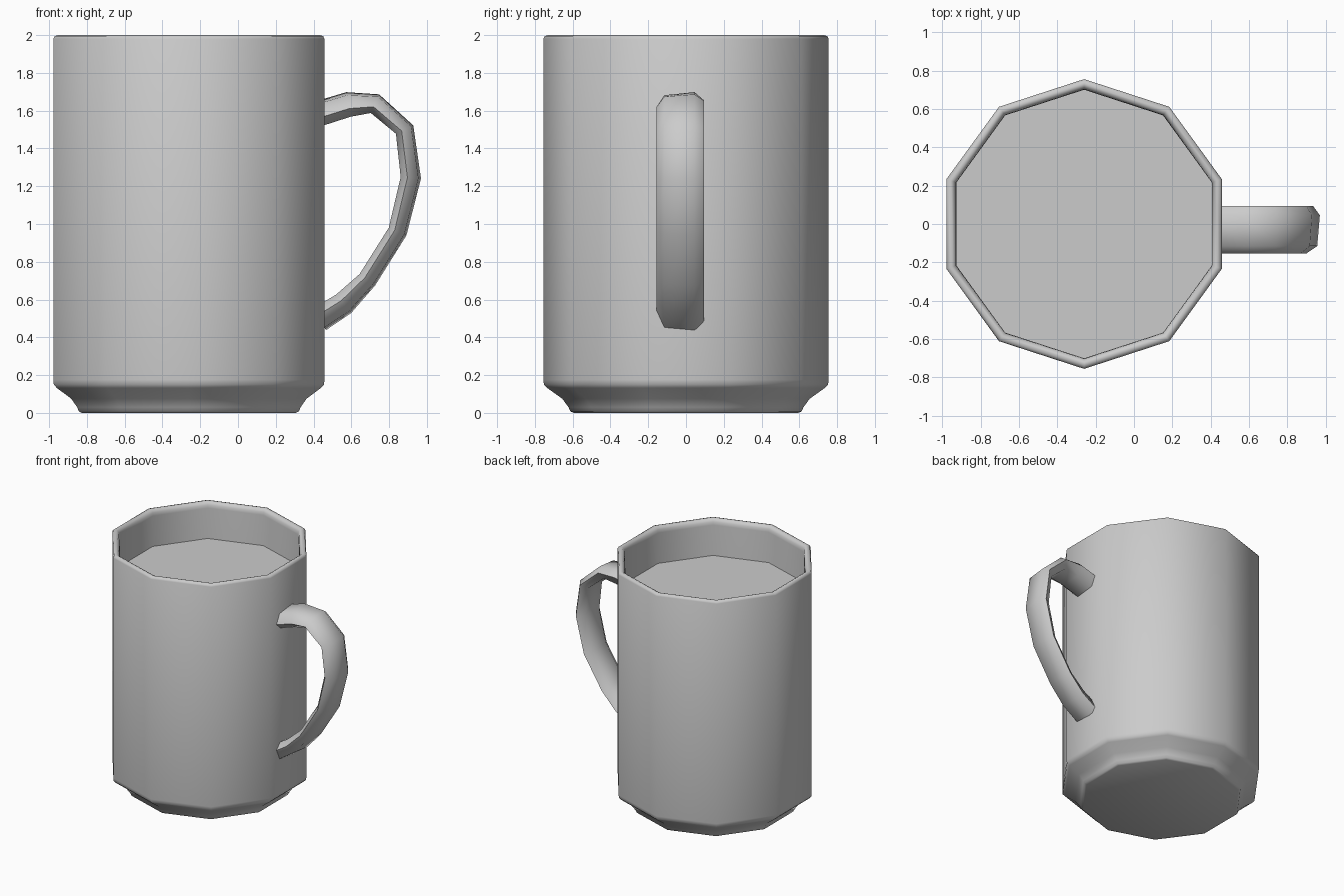
import bpy, bmesh, math
from mathutils import Vector

cube = bpy.data.objects.get("Cube")
if cube:
    bpy.data.objects.remove(cube, do_unlink=True)

SIDES = 10
CENTRE_X = -0.26

grey = bpy.data.materials.new("plain grey")
grey.use_nodes = True
grey.diffuse_color = (0.6, 0.6, 0.6, 1)
grey.node_tree.nodes["Principled BSDF"].inputs["Base Color"].default_value = (0.6, 0.6, 0.6, 1)


def loft(name, rings, angle):
    """Skin a list of point rings, cap both ends and shade smooth."""
    bm = bmesh.new()
    loops = [[bm.verts.new(p) for p in ring] for ring in rings]
    for a, b in zip(loops, loops[1:]):
        for i in range(len(a)):
            j = (i + 1) % len(a)
            bm.faces.new((a[i], a[j], b[j], b[i]))
    bm.faces.new(loops[0][::-1])
    bm.faces.new(loops[-1])
    bmesh.ops.recalc_face_normals(bm, faces=bm.faces)
    mesh = bpy.data.meshes.new(name)
    bm.to_mesh(mesh)
    bm.free()
    mesh.materials.append(grey)
    obj = bpy.data.objects.new(name, mesh)
    bpy.context.collection.objects.link(obj)
    bpy.ops.object.select_all(action='DESELECT')
    obj.select_set(True)
    bpy.context.view_layer.objects.active = obj
    bpy.ops.object.shade_smooth_by_angle(angle=math.radians(angle))
    return obj


def decagon(radius, z):
    turns = [math.pi / 2 + math.tau * i / SIDES for i in range(SIDES)]
    return [Vector((CENTRE_X + radius * math.cos(t), radius * math.sin(t), z)) for t in turns]


# Cup wall: stepped foot, straight side, rounded rim, inner wall and floor
profile = [(0.595, 0), (0.612, 0.008), (0.622, 0.03), (0.655, 0.075),
           (0.735, 0.132), (0.752, 0.15), (0.755, 0.175), (0.755, 1.98),
           (0.748, 1.994), (0.73, 2.0), (0.715, 1.994), (0.703, 1.975),
           (0.7, 1.95), (0.7, 0.12)]
loft("cup", [decagon(r, z) for r, z in profile], 50)

# Drink surface inside the cup
loft("drink", [decagon(0.69, 0.13), decagon(0.702, 1.7)], 30)

# Handle: slightly twisted hexagonal section swept along a bent path
path = [(0.43, 1.585), (0.585, 1.633), (0.725, 1.637), (0.882, 1.5), (0.915, 1.245),
        (0.845, 0.96), (0.685, 0.705), (0.56, 0.578), (0.43, 0.495)]
thickness = [1.12, 1.1, 0.9, 0.85, 0.9, 0.85, 0.85, 1.05, 1.12]
half = [(0.075, 0.06), (-0.085, 0.045), (-0.125, -0.02)]
section = half + [(-y, -n) for y, n in half]
points = [Vector((x, 0, z)) for x, z in path]
rings = []
for i, p in enumerate(points):
    before = points[max(i - 1, 0)]
    after = points[min(i + 1, len(points) - 1)]
    along = (after - before).normalized()
    outward = Vector((-along.z, 0, along.x))
    rings.append([p + outward * n * thickness[i] + Vector((0, y - 0.03, 0)) for y, n in section])
loft("handle", rings, 60)
